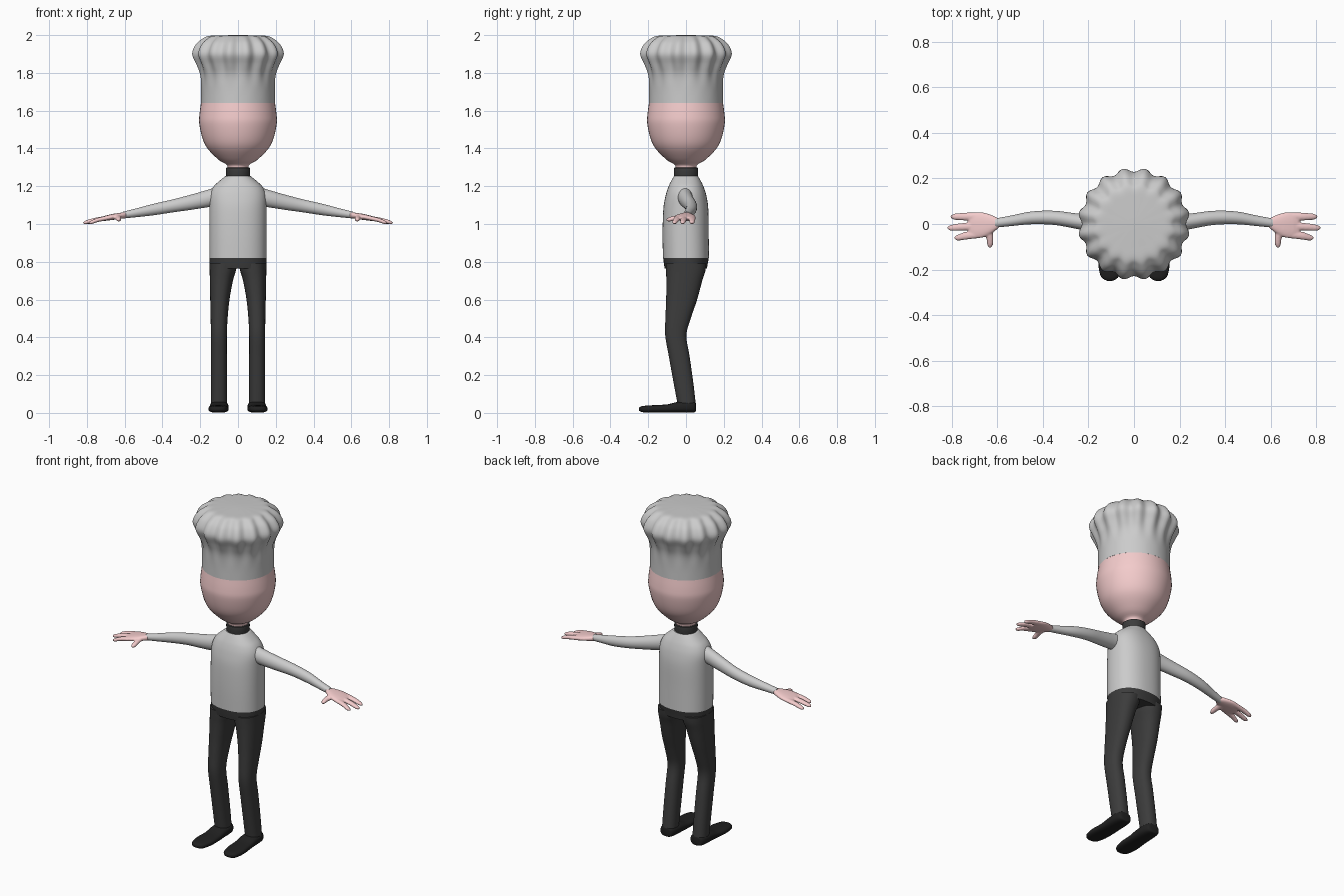
import bpy, bmesh
from math import cos, sin, pi, copysign, radians


def material(name, rgb):
    m = bpy.data.materials.new(name)
    m.diffuse_color = (*rgb, 1)
    return m


SKIN = material("skin", (0.9, 0.6, 0.6))
CLOTH = material("dark_cloth", (0.045, 0.045, 0.045))
LEATHER = material("black_leather", (0.015, 0.015, 0.015))


def smooth_sections(secs, steps):
    """Catmull-Rom interpolation through the given cross-sections."""
    out = []
    n = len(secs)
    for i in range(n - 1):
        p0, p1, p2, p3 = (secs[min(max(j, 0), n - 1)] for j in (i - 1, i, i + 1, i + 2))
        for k in range(steps):
            u = k / steps
            out.append([0.5 * (2 * b + (c - a) * u + (2 * a - 5 * b + 4 * c - d) * u * u
                               + (3 * b - a - 3 * c + d) * u ** 3)
                        for a, b, c, d in zip(p0, p1, p2, p3)])
    out.append(list(secs[-1]))
    return out


def add_loft(bm, secs, axis="z", segs=32, power=2.0, steps=4, caps=(True, True), pleats=0):
    """Sections: (position on axis, centre a, centre b, radius a, radius b[, pleat depth])."""
    rings = []
    for s in smooth_sections(secs, steps):
        t, a, b, ra, rb = s[:5]
        ring = []
        for i in range(segs):
            th = 2 * pi * i / segs
            c, d = cos(th), sin(th)
            f = 1 - s[5] * cos(pleats * th) if pleats else 1
            pa = a + max(ra, 0.001) * f * copysign(abs(c) ** (2 / power), c)
            pb = b + max(rb, 0.001) * f * copysign(abs(d) ** (2 / power), d)
            ring.append(bm.verts.new({"z": (pa, pb, t), "x": (t, pa, pb), "y": (pa, t, pb)}[axis]))
        rings.append(ring)
    for r, q in zip(rings, rings[1:]):
        for i in range(segs):
            j = (i + 1) % segs
            bm.faces.new((r[i], r[j], q[j], q[i]))
    for cap, ring in zip(caps, (rings[0], rings[-1])):
        if cap:
            bm.faces.new(ring)


def finish(bm, name, mat=None, mirror=False, remesh=0):
    bmesh.ops.recalc_face_normals(bm, faces=bm.faces)
    me = bpy.data.meshes.new(name)
    bm.to_mesh(me)
    bm.free()
    ob = bpy.data.objects.new(name, me)
    bpy.context.collection.objects.link(ob)
    if mat:
        me.materials.append(mat)
    bpy.ops.object.select_all(action="DESELECT")
    ob.select_set(True)
    bpy.context.view_layer.objects.active = ob
    bpy.ops.object.shade_smooth_by_angle(angle=radians(45))
    if remesh:
        r = ob.modifiers.new("Blend", "REMESH")
        r.mode = "VOXEL"
        r.voxel_size = remesh
        r.use_smooth_shade = True
        s = ob.modifiers.new("Soften", "SMOOTH")
        s.iterations = 3
    if mirror:
        ob.modifiers.new("Mirror", "MIRROR").use_axis = (True, False, False)
    return ob


def loft(name, secs, mat=None, mirror=False, **kw):
    bm = bmesh.new()
    add_loft(bm, secs, **kw)
    return finish(bm, name, mat, mirror)


def lathe(name, profile, mat=None, **kw):
    return loft(name, [(z, 0, 0, r, r) for r, z in profile], mat, **kw)


# Head with neck, and the dark collar
lathe("head", [(0.056, 1.285), (0.058, 1.312), (0.10, 1.338), (0.158, 1.395), (0.187, 1.45),
               (0.205, 1.53), (0.204, 1.58), (0.196, 1.64)], SKIN, segs=48, caps=(False, False))
lathe("collar", [(0.062, 1.252), (0.064, 1.275), (0.063, 1.297), (0.054, 1.298)], CLOTH,
      steps=2, caps=(False, False))

# Pleated hat: plain band, flared puff, flattened crown
hat = [(1.64, 0.196, 0), (1.72, 0.196, 0.0), (1.79, 0.200, 0.015), (1.845, 0.217, 0.035),
       (1.90, 0.238, 0.04), (1.95, 0.218, 0.045), (1.98, 0.185, 0.045), (1.995, 0.155, 0.03),
       (1.998, 0.10, 0.03), (2.0, 0.02, 0)]
loft("pleated_hat", [(z, 0, 0, r, r, p) for z, r, p in hat], segs=128, caps=(False, True), pleats=16)

# Jacket body
loft("jacket", [(0.82, 0, 0, 0.152, 0.122), (0.95, 0, -0.002, 0.152, 0.122),
                (1.08, 0, -0.001, 0.152, 0.119), (1.15, 0, 0, 0.15, 0.108),
                (1.195, 0, 0, 0.132, 0.094), (1.225, 0, 0, 0.102, 0.08),
                (1.255, 0, 0, 0.065, 0.063)], segs=48, power=2.3, caps=(False, True))

# Sleeves
loft("sleeve", [(0.10, -0.005, 1.15, 0.04, 0.05), (0.16, -0.002, 1.135, 0.038, 0.046),
                (0.25, 0.012, 1.115, 0.034, 0.04), (0.35, 0.027, 1.095, 0.031, 0.034),
                (0.45, 0.027, 1.076, 0.028, 0.03), (0.54, 0.014, 1.059, 0.023, 0.023),
                (0.61, 0.004, 1.047, 0.02, 0.018)], mirror=True, axis="x", segs=24)

# Hands: palm, three fingers and a thumb blended together
bm = bmesh.new()
add_loft(bm, [(0.59, 0.004, 1.048, 0.017, 0.015), (0.62, 0, 1.044, 0.037, 0.016),
              (0.66, -0.004, 1.038, 0.054, 0.016), (0.70, -0.006, 1.031, 0.057, 0.014),
              (0.725, -0.007, 1.026, 0.045, 0.01)], axis="x", segs=24, power=2.4)
for y0, y1, tip in ((0.033, 0.032, 0.806), (-0.008, -0.017, 0.82), (-0.044, -0.06, 0.79)):
    add_loft(bm, [(0.68, y0, 1.034, 0.018, 0.012),
                  ((0.69 + tip) / 2, (y0 + y1) / 2, 1.022, 0.017, 0.0115),
                  (tip - 0.015, y1, 1.009, 0.013, 0.01),
                  (tip, y1, 1.006, 0.004, 0.004)], axis="x", segs=16)
add_loft(bm, [(-0.105, 0.634, 1.022, 0.004, 0.004), (-0.09, 0.632, 1.024, 0.013, 0.011),
              (-0.06, 0.634, 1.031, 0.016, 0.013), (-0.01, 0.645, 1.04, 0.025, 0.014)],
         axis="y", segs=16)
finish(bm, "hand", SKIN, mirror=True, remesh=0.0045)

# Trousers: hip block and two bent legs
loft("trouser_hips", [(0.765, 0, -0.001, 0.147, 0.112), (0.79, 0, -0.001, 0.15, 0.116),
                      (0.822, 0, 0, 0.151, 0.121)], CLOTH, segs=48, power=2.3, caps=(True, False))
loft("trouser_leg", [(0.79, 0.077, 0.0, 0.074, 0.108), (0.75, 0.081, -0.002, 0.069, 0.104),
                     (0.70, 0.088, -0.009, 0.061, 0.095), (0.60, 0.096, -0.023, 0.051, 0.082),
                     (0.50, 0.100, -0.042, 0.045, 0.067), (0.41, 0.101, -0.054, 0.042, 0.056),
                     (0.30, 0.101, -0.036, 0.042, 0.055), (0.15, 0.101, -0.012, 0.042, 0.052),
                     (0.05, 0.101, 0.003, 0.042, 0.048)], CLOTH, mirror=True, power=2.3)

# Shoes
loft("shoe", [(0.052, 0.1, 0.03, 0.02, 0.02), (0.045, 0.1, 0.031, 0.038, 0.028),
              (0.01, 0.1, 0.032, 0.048, 0.031), (-0.05, 0.1, 0.029, 0.05, 0.028),
              (-0.10, 0.101, 0.023, 0.051, 0.022), (-0.17, 0.104, 0.021, 0.053, 0.02),
              (-0.225, 0.106, 0.02, 0.042, 0.017), (-0.243, 0.106, 0.02, 0.026, 0.012),
              (-0.25, 0.106, 0.02, 0.01, 0.006)], LEATHER, mirror=True, axis="y", power=2.7)
